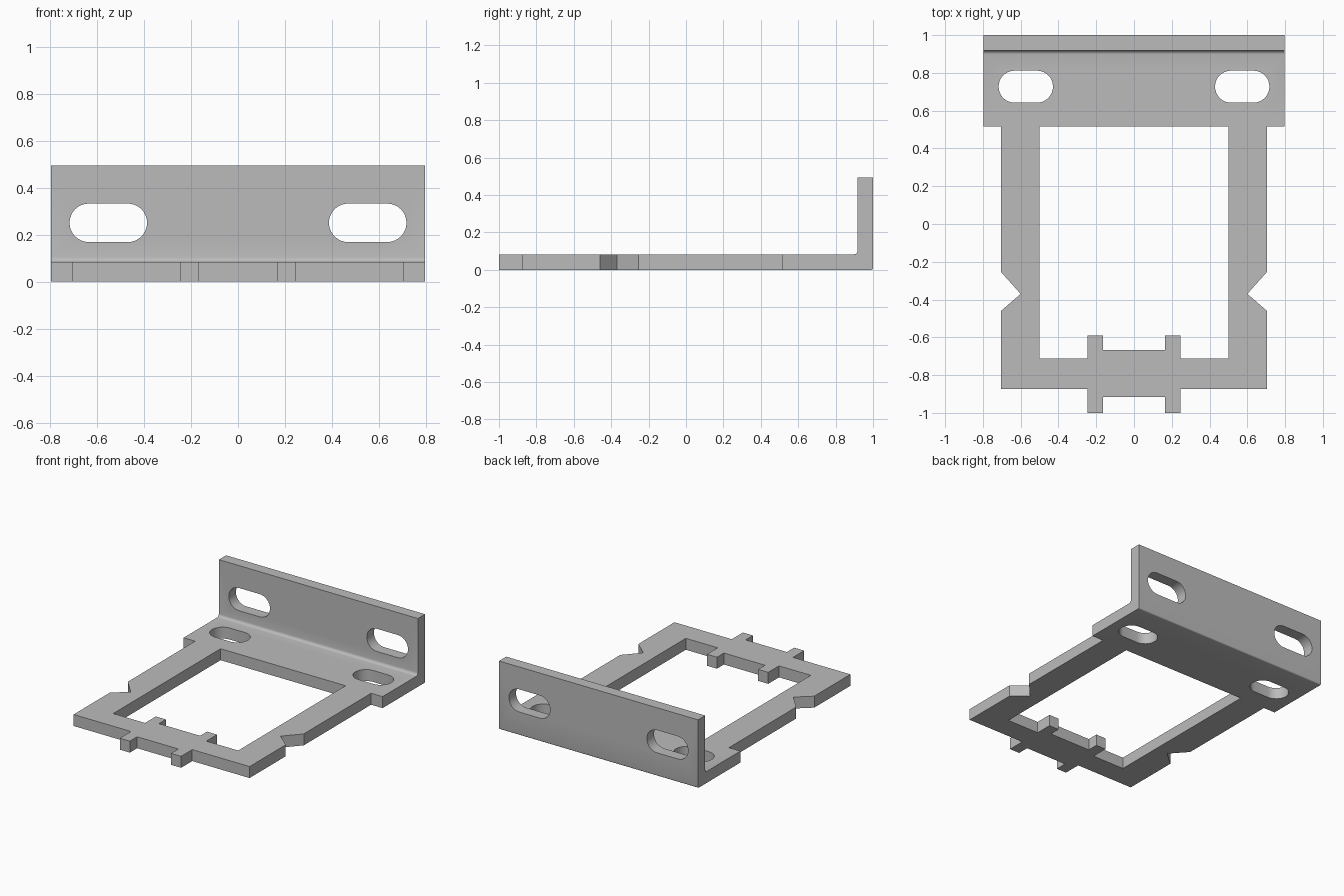
import bpy
import bmesh
from math import sin, cos, pi, radians
from mathutils import Vector

cube = bpy.data.objects.get("Cube")
if cube:
    bpy.data.objects.remove(cube, do_unlink=True)

# Main sizes
WIDTH = 0.796
THICK = 0.083
HEIGHT = 0.494
WALL_Y = 0.918

steel = bpy.data.materials.new("plain grey steel")
steel.use_nodes = True
GREY = (0.5, 0.5, 0.5, 1)
steel.diffuse_color = GREY
steel.node_tree.nodes["Principled BSDF"].inputs["Base Color"].default_value = GREY


def prism(name, points, direction):
    """Closed solid from a flat outline swept along a vector."""
    bm = bmesh.new()
    face = bm.faces.new([bm.verts.new(p) for p in points])
    swept = bmesh.ops.extrude_face_region(bm, geom=[face])["geom"]
    moved = [v for v in swept if isinstance(v, bmesh.types.BMVert)]
    bmesh.ops.translate(bm, verts=moved, vec=Vector(direction))
    bmesh.ops.recalc_face_normals(bm, faces=bm.faces)
    mesh = bpy.data.meshes.new(name)
    bm.to_mesh(mesh)
    bm.free()
    mesh.materials.append(steel)
    obj = bpy.data.objects.new(name, mesh)
    bpy.context.collection.objects.link(obj)
    return obj


def arc(cx, cy, r, start, end, steps):
    angles = [radians(start + (end - start) * i / steps) for i in range(steps + 1)]
    return [(cx + r * cos(a), cy + r * sin(a)) for a in angles]


def slot(cx, cy, half, r):
    reach = half - r
    return arc(cx + reach, cy, r, -90, 90, 16) + arc(cx - reach, cy, r, 90, 270, 16)


def mirrored(right_half):
    """Complete a symmetric outline from its +x half."""
    return right_half + [(-x, y) for x, y in reversed(right_half)]


def floor_cutter(name, outline):
    return prism(name, [(x, y, -0.1) for x, y in outline], (0, 0, 0.3))


# Bent sheet: L profile with a small inner fillet and outer bend
IN_R, OUT_R = 0.02, 0.01
profile = [(-1.05, 0)]
profile += arc(1 - OUT_R, OUT_R, OUT_R, -90, 0, 4)
profile += [(1, HEIGHT), (WALL_Y, HEIGHT)]
profile += arc(WALL_Y - IN_R, THICK + IN_R, IN_R, 0, -90, 4)
profile += [(-1.05, THICK)]
bracket = prism("mounting_bracket", [(-WIDTH, y, z) for y, z in profile],
                (2 * WIDTH, 0, 0))

# Central window, with two tabs reaching in from the front bar
window = mirrored([(0.165, -0.668), (0.165, -0.589), (0.245, -0.589),
                   (0.245, -0.712), (0.5, -0.712), (0.5, 0.515)])
cutters = [floor_cutter("window_cutter", window)]

# Outer trim: front tabs, side notches and narrowed arms
edge = [(0.165, -0.917), (0.165, -1), (0.245, -1), (0.245, -0.873),
        (0.704, -0.873), (0.704, -0.46), (0.6, -0.37), (0.704, -0.254),
        (0.704, 0.515), (1, 0.515), (1, -1.2)]
cutters.append(floor_cutter("outline_cutter", mirrored(edge)))

# Slots through the floor and the upright wall
for side in (-1, 1):
    cutters.append(floor_cutter("floor_slot_cutter",
                                slot(side * 0.573, 0.727, 0.144, 0.085)))
    wall_slot = slot(side * 0.552, 0.25, 0.165, 0.082)
    cutters.append(prism("wall_slot_cutter",
                         [(x, 0.8, z) for x, z in wall_slot], (0, 0.4, 0)))

for cutter in cutters:
    cutter.hide_render = True
    cut = bracket.modifiers.new(cutter.name, "BOOLEAN")
    cut.operation = "DIFFERENCE"
    cut.solver = "EXACT"
    cut.object = cutter

# Apply the cuts and drop the helpers
bpy.context.view_layer.update()
graph = bpy.context.evaluated_depsgraph_get()
finished = bpy.data.meshes.new_from_object(bracket.evaluated_get(graph))
bracket.modifiers.clear()
bracket.data = finished
for cutter in cutters:
    bpy.data.objects.remove(cutter, do_unlink=True)

# Smooth the round slots and bends, keep the sheet edges crisp
bpy.ops.object.select_all(action="DESELECT")
bracket.select_set(True)
bpy.context.view_layer.objects.active = bracket
bpy.ops.object.shade_smooth_by_angle(angle=radians(30))
